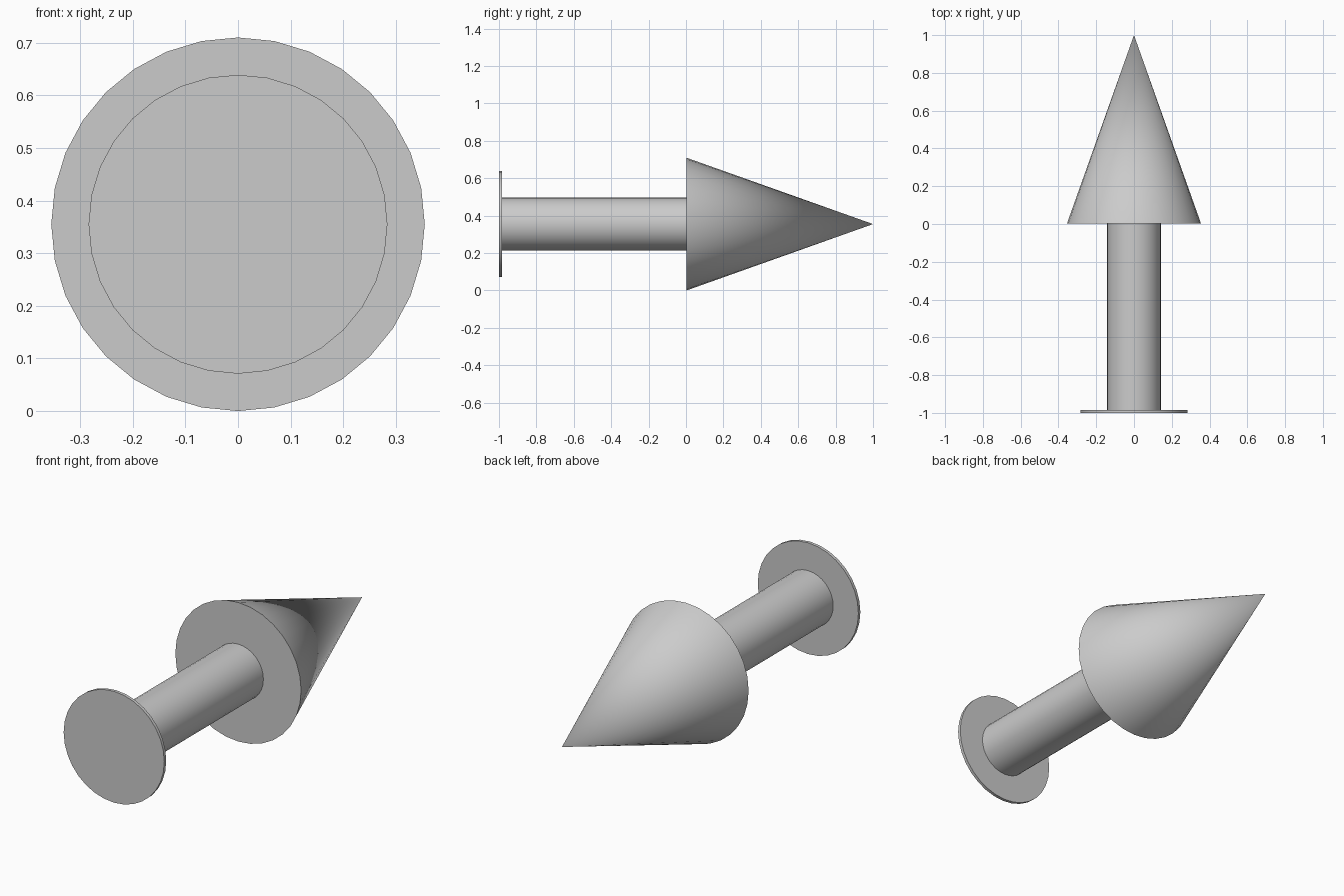
import bpy
import math

if "Cube" in bpy.data.objects:
    bpy.data.objects.remove(bpy.data.objects["Cube"])

R = 0.355          # cone radius, also the height of the axis
SIDES = 32


def turned(name, r_start, r_end, y_start, y_end):
    """Cylinder or cone along the y axis."""
    bpy.ops.mesh.primitive_cone_add(
        vertices=SIDES, radius1=r_start, radius2=r_end,
        depth=y_end - y_start,
        location=(0, (y_start + y_end) / 2, R),
        rotation=(-math.pi / 2, 0, 0))
    obj = bpy.context.object
    obj.name = name
    bpy.ops.object.shade_smooth_by_angle(angle=math.radians(30))
    return obj


# Thin disc at the front end
turned("end_disc", 0.284, 0.284, -1.0, -0.984)
# Straight round shaft
turned("shaft", 0.142, 0.142, -0.984, 0.002)
# Pointed head
turned("cone_head", R, 0.0, 0.002, 1.0)
